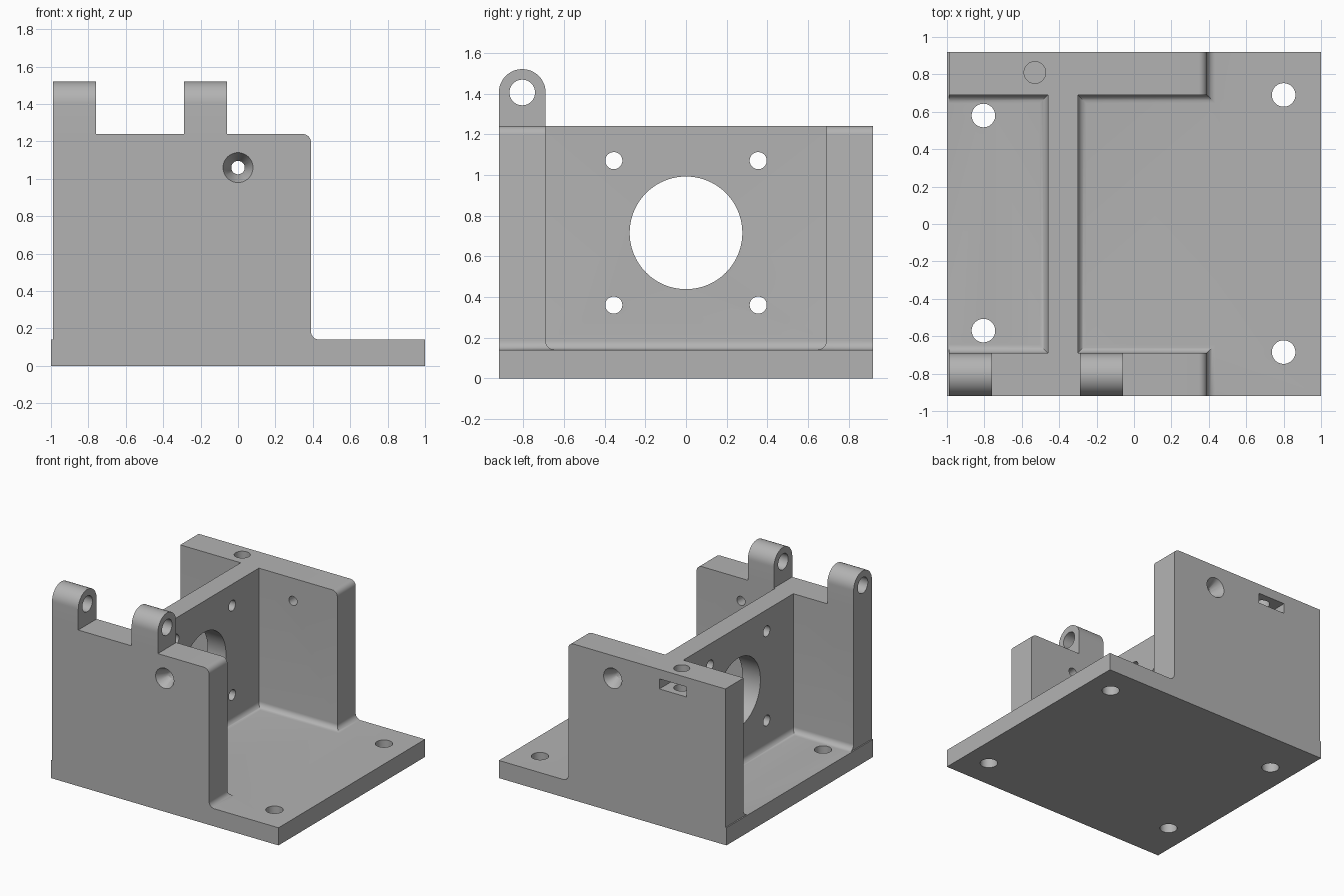
import bpy, bmesh, math
from mathutils import Matrix, Vector

if "Cube" in bpy.data.objects:
    bpy.data.objects.remove(bpy.data.objects["Cube"])

R = 0.045                                   # fillet radius
WALL_IN, WALL_OUT, TOP, DECK = 0.69, 0.92, 1.24, 0.14

grey = bpy.data.materials.new("grey plastic")
grey.diffuse_color = (0.45, 0.45, 0.45, 1)
grey.use_nodes = True
grey.node_tree.nodes["Principled BSDF"].inputs["Base Color"].default_value = grey.diffuse_color


def make(name, bm):
    bmesh.ops.recalc_face_normals(bm, faces=bm.faces)
    me = bpy.data.meshes.new(name)
    bm.to_mesh(me)
    bm.free()
    me.materials.append(grey)
    ob = bpy.data.objects.new(name, me)
    bpy.context.collection.objects.link(ob)
    return ob


def loft(name, rings):
    """Closed solid through a list of equal-length rings."""
    bm = bmesh.new()
    vs = [[bm.verts.new(p) for p in ring] for ring in rings]
    n = len(vs[0])
    for a, b in zip(vs, vs[1:]):
        for i in range(n):
            bm.faces.new((a[i], a[(i + 1) % n], b[(i + 1) % n], b[i]))
    bm.faces.new(vs[0])
    bm.faces.new(vs[-1][::-1])
    return make(name, bm)


def box(name, x, y, z):
    return loft(name, [[(a, y[0], z[0]), (a, y[1], z[0]), (a, y[1], z[1]), (a, y[0], z[1])] for a in x])


def round_bar(name, a, b, r1, r2=None, seg=48):
    """Cylinder or cone from point a to point b."""
    a, b = Vector(a), Vector(b)
    rot = (b - a).to_track_quat('Z', 'Y')
    ring = lambda c, r: [c + rot @ Vector((r * math.cos(t), r * math.sin(t), 0))
                         for t in (2 * math.pi * i / seg for i in range(seg))]
    return loft(name, [ring(a, r1), ring(b, r1 if r2 is None else r2)])


def arc(cx, cz, r, a0, a1, n=8):
    return [(cx + r * math.cos(math.radians(a0 + (a1 - a0) * i / n)),
             cz + r * math.sin(math.radians(a0 + (a1 - a0) * i / n))) for i in range(n + 1)]


def boolean(target, tool, op):
    m = target.modifiers.new(op, 'BOOLEAN')
    m.operation, m.solver, m.object = op, 'EXACT', tool
    bpy.context.view_layer.objects.active = target
    bpy.ops.object.modifier_apply(modifier=m.name)
    bpy.data.objects.remove(tool)


# base plate
bracket = box("motor_bracket", (-1, 1), (-WALL_OUT, WALL_OUT), (0, DECK))
adds, cuts = [], []

# side walls with one rounded top corner
wall = [(-0.99, 0.05), (0.39, 0.05)] + arc(0.39 - R, TOP - R, R, 0, 90) + [(-0.99, TOP)]
for y0, y1 in ((-WALL_OUT, -WALL_IN), (WALL_IN, WALL_OUT)):
    adds.append(loft("wall", [[(x, y, z) for x, z in wall] for y in (y0, y1)]))

# motor web between the walls
adds.append(box("web", (-0.46, -0.30), (-0.75, 0.75), (0.05, TOP)))

# hinge lugs on the front wall
for x0, x1 in ((-0.99, -0.76), (-0.29, -0.06)):
    lug = [(-WALL_OUT, 1.1), (-WALL_IN, 1.1)] + arc(-0.805, 1.405, 0.115, 0, 180, 24)
    adds.append(loft("lug", [[(x, y, z) for y, z in lug] for x in (x0, x1)]))
    cuts.append(round_bar("lug_hole", (x0 - 0.05, -0.805, 1.405), (x1 + 0.05, -0.805, 1.405), 0.063))

# mitred fillets where walls and web meet the plate: (x, y, offset direction)
fillet = arc(R, R, R, 180, 270) + [(R, -0.02), (-0.02, -0.02), (-0.02, R)]
paths = [
    [(0.39, -0.92, 1, 0), (0.39, -0.69, 1, 1), (-0.30, -0.69, 1, 1),
     (-0.30, 0.69, 1, -1), (0.39, 0.69, 1, -1), (0.39, 0.92, 1, 0)],
    [(-0.99, -0.69, 0, 1), (-0.46, -0.69, -1, 1), (-0.46, 0.69, -1, -1), (-0.99, 0.69, 0, -1)],
]
for path in paths:
    adds.append(loft("fillet", [[(x + d * mx, y + d * my, DECK + h) for d, h in fillet]
                                for x, y, mx, my in path]))

# mounting holes in the plate
for x, y in ((-0.805, 0.58), (-0.805, -0.57), (0.8, 0.69), (0.8, -0.685)):
    cuts.append(round_bar("plate_hole", (x, y, -0.1), (x, y, 0.3), 0.063))

# motor opening and its four screw holes
cuts.append(round_bar("motor_hole", (-0.6, 0, 0.715), (-0.2, 0, 0.715), 0.277, seg=80))
for y in (-0.355, 0.355):
    for z in (0.36, 1.07):
        cuts.append(round_bar("screw_hole", (-0.6, y, z), (-0.2, y, z), 0.042))

# countersunk holes through both walls
for s in (-1, 1):
    cuts.append(round_bar("wall_hole", (0, s * 0.6, 1.06), (0, s * 1.0, 1.06), 0.036))
    cuts.append(round_bar("countersink", (0, s * 0.93, 1.06), (0, s * 0.83, 1.06), 0.085, 0.036))

# nut slot and vertical screw hole in the back wall
cuts.append(box("nut_slot", (-0.65, -0.41), (0.72, 1.0), (1.085, 1.165)))
cuts.append(round_bar("nut_screw_hole", (-0.53, 0.81, 0.95), (-0.53, 0.81, 1.3), 0.058))

for ob in adds:
    boolean(bracket, ob, 'UNION')
for ob in cuts:
    boolean(bracket, ob, 'DIFFERENCE')

bpy.ops.object.select_all(action='DESELECT')
bracket.select_set(True)
bpy.context.view_layer.objects.active = bracket
bpy.ops.object.shade_smooth_by_angle(angle=math.radians(30))
